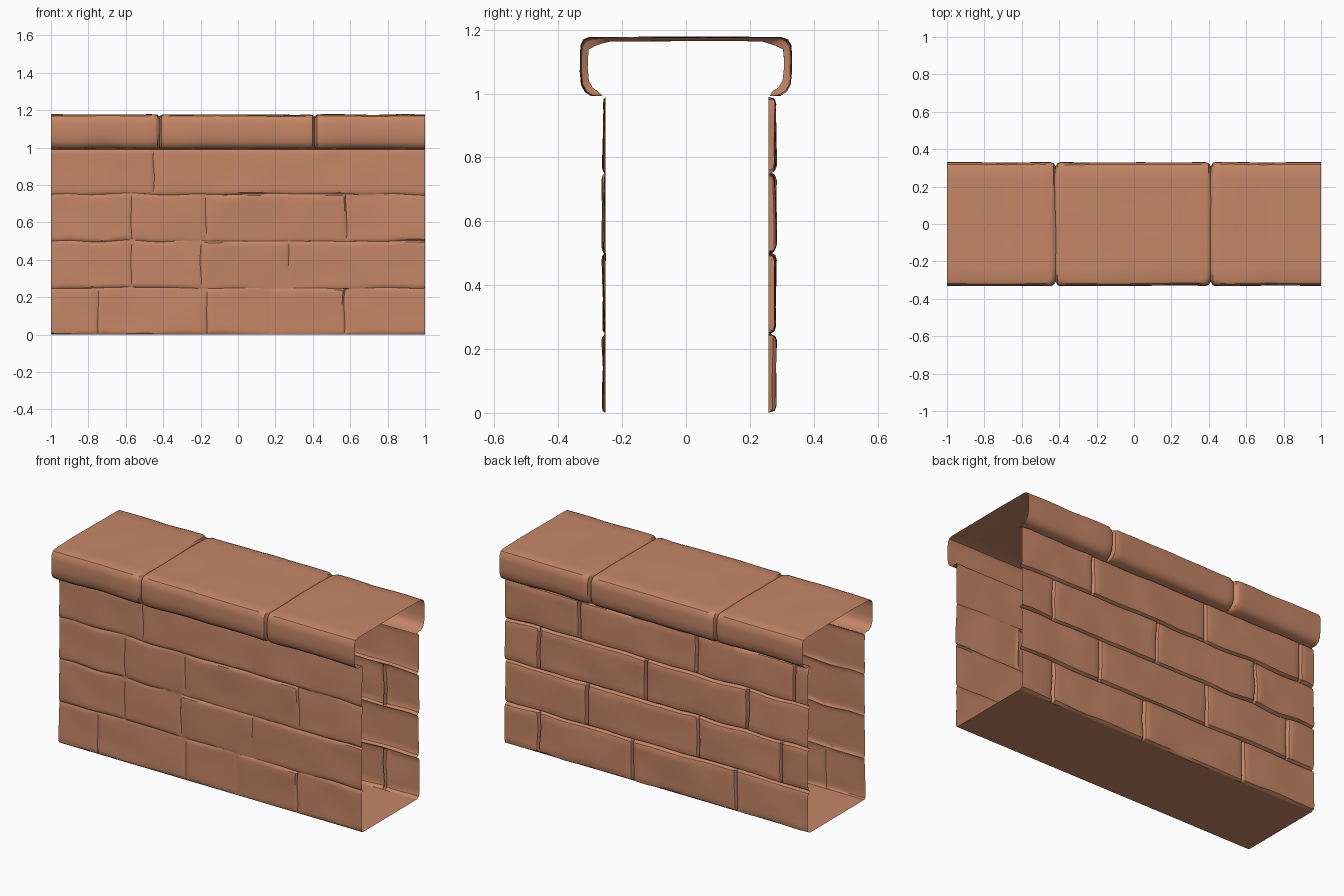
import bpy, bmesh, math, random
from mathutils import Vector, noise

random.seed(4)
cube = bpy.data.objects.get("Cube")
if cube:
    bpy.data.objects.remove(cube, do_unlink=True)

clay = bpy.data.materials.new("terracotta")
clay.use_nodes = True
COLOUR = (0.56, 0.24, 0.135, 1)
clay.diffuse_color = COLOUR
clay.node_tree.nodes["Principled BSDF"].inputs["Base Color"].default_value = COLOUR


def wobble(x, y, z, freq=4.0):
    return noise.noise(Vector((x, y, z)) * freq)


def finish(name, bm, angle=35):
    bmesh.ops.remove_doubles(bm, verts=bm.verts, dist=0.0002)
    mesh = bpy.data.meshes.new(name)
    bm.to_mesh(mesh)
    bm.free()
    obj = bpy.data.objects.new(name, mesh)
    bpy.context.collection.objects.link(obj)
    mesh.materials.append(clay)
    bpy.ops.object.select_all(action='DESELECT')
    obj.select_set(True)
    bpy.context.view_layer.objects.active = obj
    bpy.ops.object.shade_smooth_by_angle(angle=math.radians(angle))


def add_grid(bm, rows, flip=False):
    rows = [[bm.verts.new(p) for p in row] for row in rows]
    for a, b in zip(rows, rows[1:]):
        for i in range(len(a) - 1):
            quad = (a[i], a[i + 1], b[i + 1], b[i])
            bm.faces.new(quad[::-1] if flip else quad)


def stations(a, b, rim, step):
    """Positions from a to b, with close rows near both ends."""
    n = max(2, round((b - a - 4 * rim) / step))
    inner = [a + 2 * rim + (b - a - 4 * rim) * i / n for i in range(n + 1)]
    return [a, a + rim * 0.4, a + rim] + inner + [b - rim, b - rim * 0.4, b]


# Stone courses: one slightly uneven, round-edged panel for each stone
COURSE = [0, 0.25, 0.5, 0.75, 0.99]


def stone_wall(name, side, base, depth, joints, rim, rough):
    bm = bmesh.new()
    for c, cuts in enumerate(joints):
        z0, z1 = COURSE[c], COURSE[c + 1]
        edges = [-1] + cuts + [1]
        for x0, x1 in zip(edges, edges[1:]):
            tilt_x, tilt_z = (random.uniform(-rough, rough) for _ in range(2))
            rows = []
            for z in stations(z0, z1, rim, 0.045):
                row = []
                for x in stations(x0, x1, rim, 0.06):
                    # Open wall ends keep the full thickness of the stone
                    gap_x = min(x - x0 if x0 > -1 else 1, x1 - x if x1 < 1 else 1)
                    gap = min(gap_x, z - z0, z1 - z)
                    t = min(gap / rim, 1)
                    lift = math.sqrt(1 - (1 - t) ** 2)
                    u, v = (x - x0) / (x1 - x0) - 0.5, (z - z0) / (z1 - z0) - 0.5
                    out = depth * lift * (1 + 0.25 * wobble(x, side, z, 5))
                    out += lift * (tilt_x * u + tilt_z * v + rough * 0.6 * wobble(x, side * 3, z, 6))
                    px = x + (0.008 * wobble(x, 7, z, 9) if abs(x) < 1 else 0)
                    pz = z + (0.009 * wobble(x, 5, z, 6) if 0 < z < 0.99 else 0)
                    row.append((px, side * (base + out), pz))
                rows.append(row)
            add_grid(bm, rows, flip=side > 0)
    finish(name, bm)


stone_wall("front_wall", -1, 0.252, 0.006,
           [[-0.75, -0.17, 0.17, 0.57], [-0.57, -0.2, 0.27],
            [-0.57, -0.17, 0.58], [-0.45]], 0.022, 0.008)
stone_wall("back_wall", 1, 0.258, 0.021,
           [[-0.52, 0.16, 0.78], [-0.82, -0.27, 0.46],
            [-0.6, 0.07, 0.78], [-0.91, -0.26, 0.51]], 0.025, 0.008)

# Coping: a rounded open profile swept along x, pinched at the joints
half = [(0.25, 0.988), (0.262, 0.992), (0.295, 0.995), (0.314, 1.008), (0.326, 1.03),
        (0.33, 1.07), (0.33, 1.12), (0.328, 1.15), (0.318, 1.168), (0.298, 1.175),
        (0.24, 1.175), (0.12, 1.176)]
profile = half + [(0, 1.177)] + [(-y, z) for y, z in reversed(half)]
edges = [-1, -0.42, 0.41, 1]
MIDDLE = 1.085
RIM = 0.028
coping = bmesh.new()
for x0, x1 in zip(edges, edges[1:]):
    rows = []
    for x in stations(x0, x1, RIM, 0.05):
        gap = min(x - x0 if x0 > -1 else 1, x1 - x if x1 < 1 else 1)
        t = min(gap / RIM, 1)
        pinch = 0.024 * (1 - math.sqrt(1 - (1 - t) ** 2))
        row = []
        for y, z in profile:
            s = math.copysign(1, y) if y else 0
            if abs(y) > 0.27 or z > MIDDLE:
                bump = 0.004 * wobble(x, y, z, 5)
                corner = 1.5 if abs(y) > 0.29 and z > 1.16 else 1
                z += (bump - pinch * 0.5 * corner) * (1 if z > MIDDLE else -1)
                if abs(y) > 0.27:
                    y += s * (bump - pinch * corner)
            px = x + (0.008 * wobble(x, y, z, 8) if gap < 0.001 else 0)
            row.append((px, y, z))
        rows.append(row)
    add_grid(coping, rows, flip=True)
finish("coping_stones", coping, 40)

# Flat underside
base = bmesh.new()
add_grid(base, [[(x, y, 0) for x in (-1, 1)] for y in (-0.253, 0.26)], flip=True)
finish("base_plate", base)
